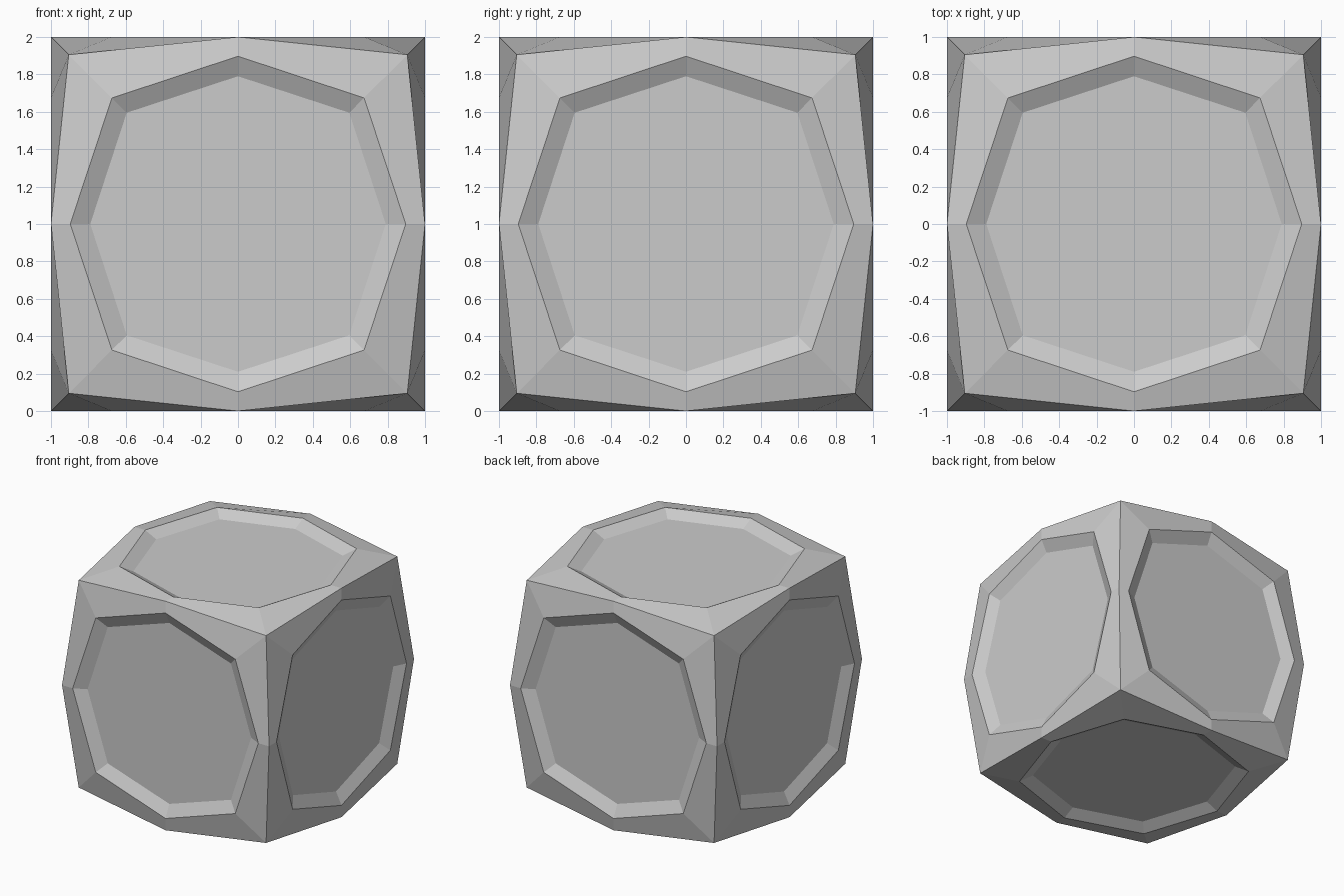
import bpy, bmesh
from mathutils import Vector

if "Cube" in bpy.data.objects:
    bpy.data.objects.remove(bpy.data.objects["Cube"])

CORNER = 0.905                    # pulled-in cube corners
RINGS = [                         # (mid-side radius, corner offset, height)
    (0.897, 0.674, 1.0),          # rim of each recess
    (0.790, 0.595, 0.947),        # floor of each recess
]

# Cube whose sides become octagons by splitting every edge
bm = bmesh.new()
bmesh.ops.create_cube(bm, size=2)
bmesh.ops.bisect_edges(bm, edges=bm.edges[:], cuts=1)
bm.normal_update()
sides = [(f, Vector([round(c) for c in f.normal])) for f in bm.faces]
for v in bm.verts:
    if min(abs(c) for c in v.co) > 0.5:
        v.co *= CORNER

# Sloping border and recessed octagon panel on every side
for mid, corner, height in RINGS:
    bmesh.ops.inset_individual(bm, faces=[f for f, n in sides], thickness=0.03)
    for face, n in sides:
        for v in face.verts:
            flat = v.co - n * v.co.dot(n)
            signs = Vector([0 if abs(c) < 0.25 else (1 if c > 0 else -1) for c in flat])
            v.co = signs * (corner if signs.length > 1.2 else mid) + n * height

bmesh.ops.recalc_face_normals(bm, faces=bm.faces[:])
bmesh.ops.translate(bm, verts=bm.verts[:], vec=(0, 0, 1))
mesh = bpy.data.meshes.new("panelled_cube")
bm.to_mesh(mesh)
bm.free()
bpy.context.collection.objects.link(bpy.data.objects.new("panelled_cube", mesh))
